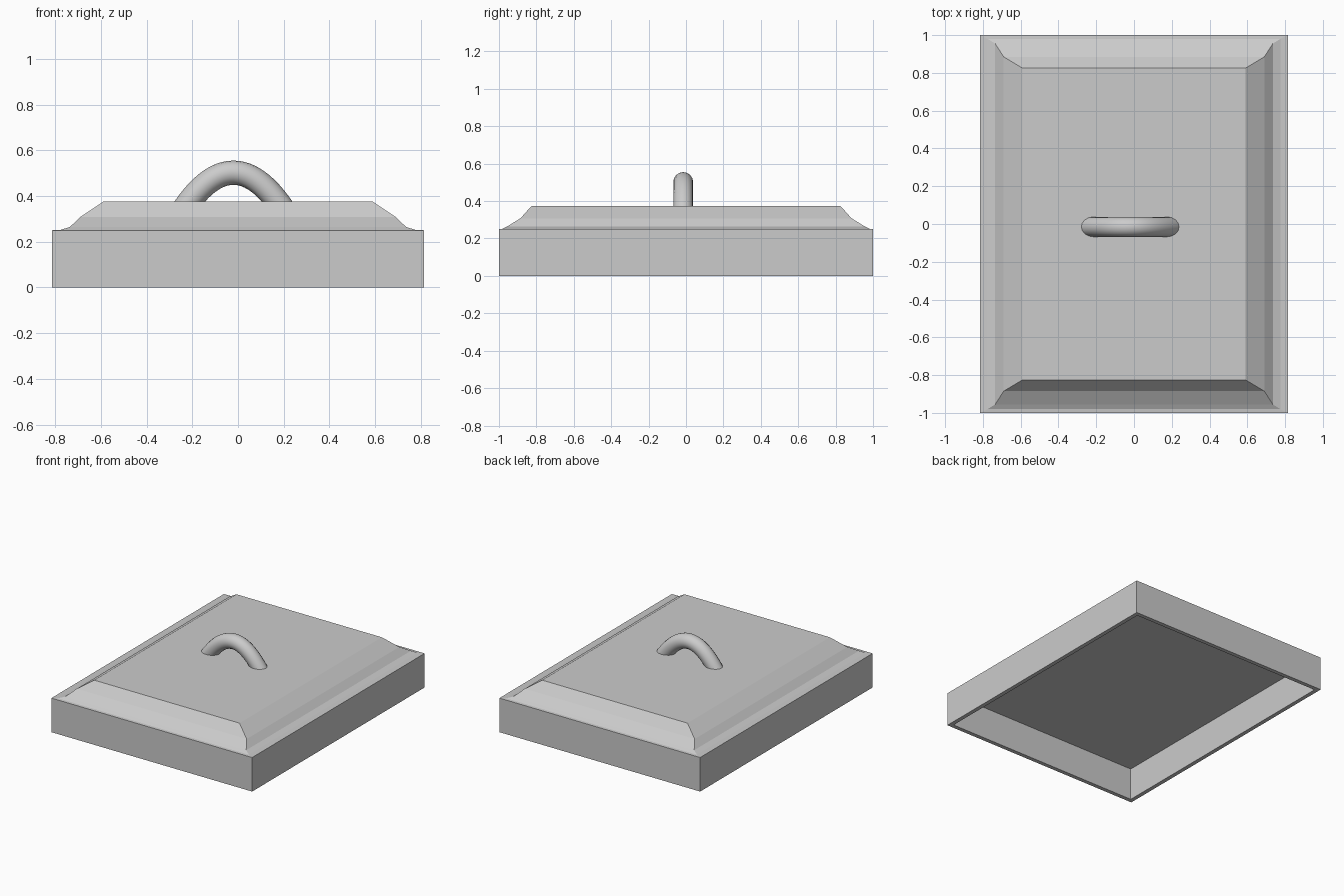
import bpy, bmesh

if "Cube" in bpy.data.objects:
    bpy.data.objects.remove(bpy.data.objects["Cube"])

# Half-width, half-depth and height of each rectangular loop,
# from the hollow's ceiling, down and around the rim, up to the raised top
LOOPS = [
    (0.785, 0.97, 0.237),   # inner ceiling
    (0.785, 0.97, 0.0),     # inner rim
    (0.815, 1.0, 0.0),      # outer rim
    (0.815, 1.0, 0.25),     # outer wall top
    (0.775, 0.98, 0.252),   # moulding
    (0.735, 0.955, 0.265),
    (0.69, 0.885, 0.308),
    (0.59, 0.825, 0.375),   # flat top
]


def loft_rectangles(name, loops):
    bm = bmesh.new()
    rings = [[bm.verts.new((sx * w, sy * d, z))
              for sx, sy in ((-1, -1), (1, -1), (1, 1), (-1, 1))]
             for w, d, z in loops]
    for a, b in zip(rings, rings[1:]):
        for i in range(4):
            j = (i + 1) % 4
            bm.faces.new((a[i], a[j], b[j], b[i]))
    bm.faces.new(rings[0])
    bm.faces.new(rings[-1])
    bmesh.ops.recalc_face_normals(bm, faces=bm.faces[:])
    mesh = bpy.data.meshes.new(name)
    bm.to_mesh(mesh)
    bm.free()
    obj = bpy.data.objects.new(name, mesh)
    bpy.context.collection.objects.link(obj)
    return obj


def arch_tube(name, centre, half_span, rise, radius):
    # one Bezier segment shaped as a parabola, swept with a round section
    curve = bpy.data.curves.new(name, 'CURVE')
    curve.dimensions = '3D'
    curve.bevel_depth = radius
    curve.bevel_resolution = 6
    curve.resolution_u = 24
    curve.use_fill_caps = True
    spline = curve.splines.new('BEZIER')
    spline.bezier_points.add(1)
    dx, dz = half_span * 2 / 3, rise * 4 / 3
    for p, s in zip(spline.bezier_points, (-1, 1)):
        p.handle_left_type = p.handle_right_type = 'FREE'
        p.co = (s * half_span, 0, -rise)
        p.handle_left = (s * half_span - dx, 0, -rise - s * -1 * -dz)
        p.handle_right = (s * half_span + dx, 0, -rise - s * dz)
        # inner handles point up towards the crown
        if s < 0:
            p.handle_right = (-half_span + dx, 0, -rise + dz)
        else:
            p.handle_left = (half_span - dx, 0, -rise + dz)
    obj = bpy.data.objects.new(name, curve)
    obj.location = centre
    bpy.context.collection.objects.link(obj)
    return obj


# Hollow lid with moulded, raised top
loft_rectangles("lid", LOOPS)

# Arched handle, feet sunk into the lid
arch_tube("handle", (-0.02, -0.015, 0.502), 0.215, 0.157, 0.053)
